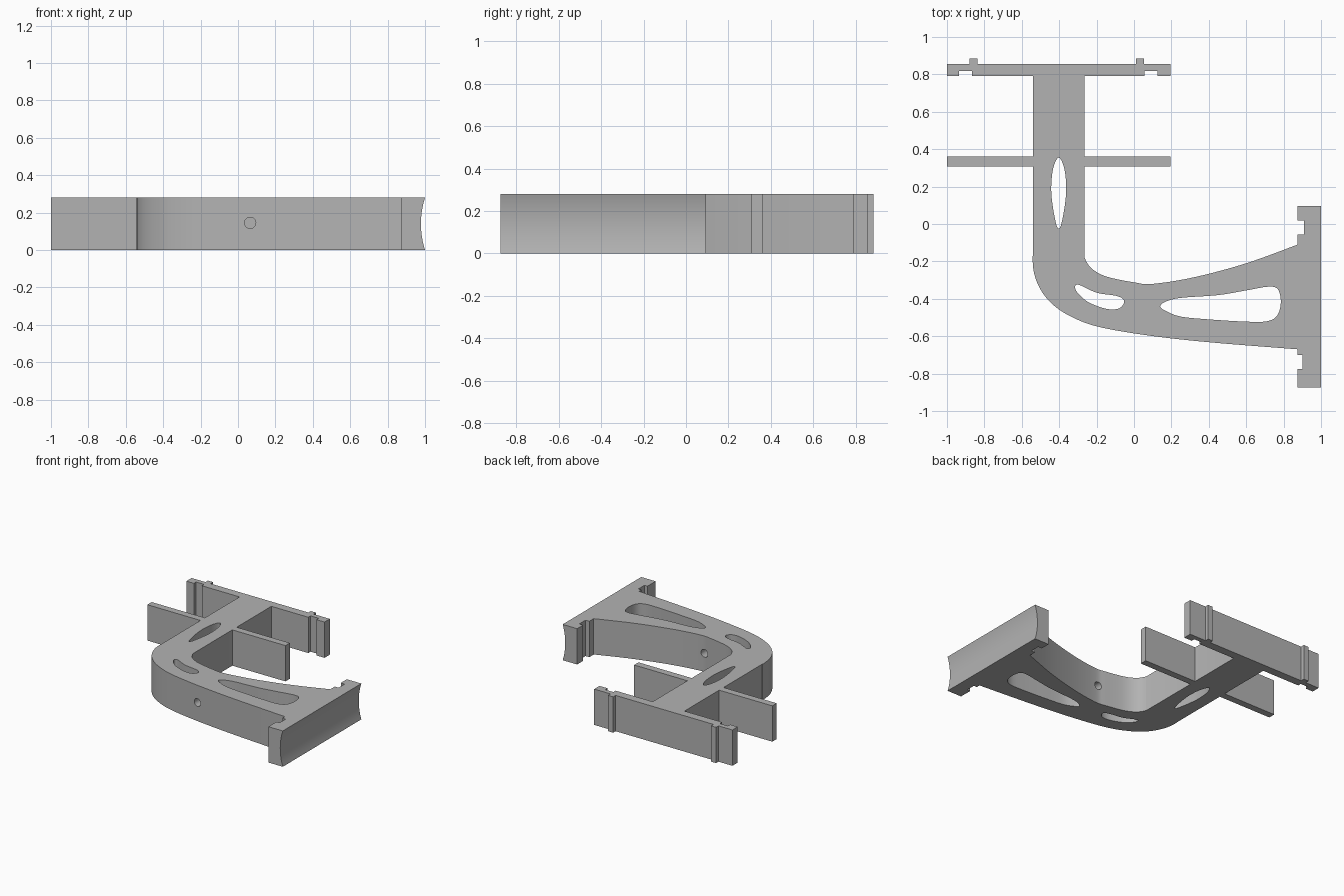
import bpy
import bmesh
import math
from mathutils import Vector, Matrix

HEIGHT = 0.28
STEM_X = -0.4025

cube = bpy.data.objects.get("Cube")
if cube:
    bpy.data.objects.remove(cube, do_unlink=True)

grey = bpy.data.materials.new("plain grey")
grey.use_nodes = True
colour = (0.45, 0.45, 0.45, 1)
grey.diffuse_color = colour
grey.node_tree.nodes["Principled BSDF"].inputs["Base Color"].default_value = colour


def smooth_path(points, closed=False, steps=8):
    """Catmull-Rom curve through the given points."""
    pts = [Vector(p) for p in points]
    n = len(pts)
    if closed:
        pick = lambda i: pts[i % n]
    else:
        pick = lambda i: pts[max(0, min(n - 1, i))]
    path = []
    for i in range(n if closed else n - 1):
        a, b, c, d = (pick(i + k) for k in (-1, 0, 1, 2))
        for s in range(steps):
            t = s / steps
            path.append(0.5 * (2 * b + (c - a) * t + (2 * a - 5 * b + 4 * c - d) * t ** 2
                               + (3 * b - a - 3 * c + d) * t ** 3))
    if not closed:
        path.append(pts[-1])
    return path


def make_object(name, bm):
    bmesh.ops.recalc_face_normals(bm, faces=bm.faces)
    mesh = bpy.data.meshes.new(name)
    bm.to_mesh(mesh)
    bm.free()
    mesh.materials.append(grey)
    obj = bpy.data.objects.new(name, mesh)
    bpy.context.collection.objects.link(obj)
    return obj


def extrude_outline(name, outline, bottom=0.0, top=HEIGHT):
    """Extrude a plan outline straight up."""
    bm = bmesh.new()
    face = bm.faces.new([bm.verts.new((p[0], p[1], bottom)) for p in outline])
    result = bmesh.ops.extrude_face_region(bm, geom=[face])
    moved = [g for g in result["geom"] if isinstance(g, bmesh.types.BMVert)]
    bmesh.ops.translate(bm, verts=moved, vec=(0, 0, top - bottom))
    return make_object(name, bm)


def lengthwise_cylinder(name, x, z, radius, segments):
    """Cutter cylinder lying along y."""
    bm = bmesh.new()
    place = Matrix.Translation((x, -0.4, z)) @ Matrix.Rotation(math.pi / 2, 4, "X")
    bmesh.ops.create_cone(bm, cap_ends=True, segments=segments, radius1=radius,
                          radius2=radius, depth=1.4, matrix=place)
    return make_object(name, bm)


def cut(obj, cutter):
    mod = obj.modifiers.new("cut", "BOOLEAN")
    mod.operation = "DIFFERENCE"
    mod.solver = "EXACT"
    mod.object = cutter
    bpy.context.view_layer.objects.active = obj
    bpy.ops.object.modifier_apply(modifier=mod.name)
    bpy.data.objects.remove(cutter, do_unlink=True)


# Curved bracket body: upright stem sweeping into a flaring arm
outer = smooth_path([(-0.543, -0.17), (-0.535, -0.26), (-0.5, -0.35), (-0.44, -0.425),
                     (-0.35, -0.488), (-0.2, -0.547), (0.07, -0.595), (0.4, -0.632),
                     (0.875, -0.67)])
inner = smooth_path([(0.875, -0.11), (0.6, -0.21), (0.32, -0.285), (0.1, -0.32),
                     (0, -0.312), (-0.15, -0.28), (-0.23, -0.235), (-0.265, -0.18)])
body = extrude_outline("bracket_body",
                       [(-0.54, 0.79), (-0.54, -0.17)] + outer + inner + [(-0.265, 0.79)])

# Lightening slots through the body
half = [(0, -0.025), (-0.015, 0.005), (-0.034, 0.11), (-0.04, 0.2), (-0.029, 0.3), (0, 0.355)]
stem_slot = [(STEM_X + x, y) for x, y in half]
stem_slot += [(STEM_X - x, y) for x, y in half[-2:0:-1]]
bend_slot = [(-0.315, -0.34), (-0.295, -0.325), (-0.2, -0.367), (-0.1, -0.383),
             (-0.06, -0.4), (-0.055, -0.425), (-0.085, -0.453), (-0.15, -0.453),
             (-0.24, -0.42), (-0.295, -0.375)]
arm_slot = [(0.14, -0.44), (0.17, -0.415), (0.25, -0.395), (0.45, -0.38), (0.6, -0.355),
            (0.72, -0.335), (0.77, -0.35), (0.785, -0.42), (0.765, -0.49), (0.71, -0.52),
            (0.6, -0.522), (0.4, -0.51), (0.25, -0.495), (0.17, -0.465)]
for slot in (stem_slot, bend_slot, arm_slot):
    cut(body, extrude_outline("slot_cutter", smooth_path(slot, closed=True), -0.1, HEIGHT + 0.1))

# Round cross hole through the arm
cut(body, lengthwise_cylinder("hole_cutter", 0.065, 0.145, 0.03, 32))

# End plate with two notched lips and a hollow outer face
end_plate = extrude_outline("end_plate", [
    (1, 0.095), (0.875, 0.095), (0.875, 0.02), (0.908, 0.02), (0.908, -0.055),
    (0.875, -0.055), (0.875, -0.7), (0.902, -0.7), (0.902, -0.775),
    (0.875, -0.775), (0.875, -0.875), (1, -0.875)])
sag = 0.022
radius = ((HEIGHT / 2) ** 2 + sag ** 2) / (2 * sag)
cut(end_plate, lengthwise_cylinder("hollow_cutter", 1 - sag + radius, HEIGHT / 2, radius, 128))

# Back rail with a groove and a ridge near each end
rail = [(-1, 0.79)]
for start in (-0.935, 0.055):
    end = start + 0.07
    rail += [(start, 0.79), (start, 0.818), (end, 0.818), (end, 0.79)]
rail += [(0.195, 0.79), (0.195, 0.855)]
for start in (0.01, -0.88):
    end = start + 0.043
    rail += [(end, 0.855), (end, 0.885), (start, 0.885), (start, 0.855)]
rail.append((-1, 0.855))
back_rail = extrude_outline("back_rail", rail)

# Cross fins on both sides of the stem
fins = []
for name, side in (("left_fin", 1), ("right_fin", -1)):
    near, far = STEM_X + side * 0.1375, STEM_X + side * 0.5975
    fins.append(extrude_outline(name, [(near, 0.308), (far, 0.308), (far, 0.362), (near, 0.362)]))

# Smooth the curved walls and keep the edges crisp
bpy.ops.object.select_all(action="DESELECT")
for obj in [body, end_plate, back_rail] + fins:
    obj.select_set(True)
bpy.context.view_layer.objects.active = body
bpy.ops.object.shade_smooth_by_angle(angle=math.radians(30))
